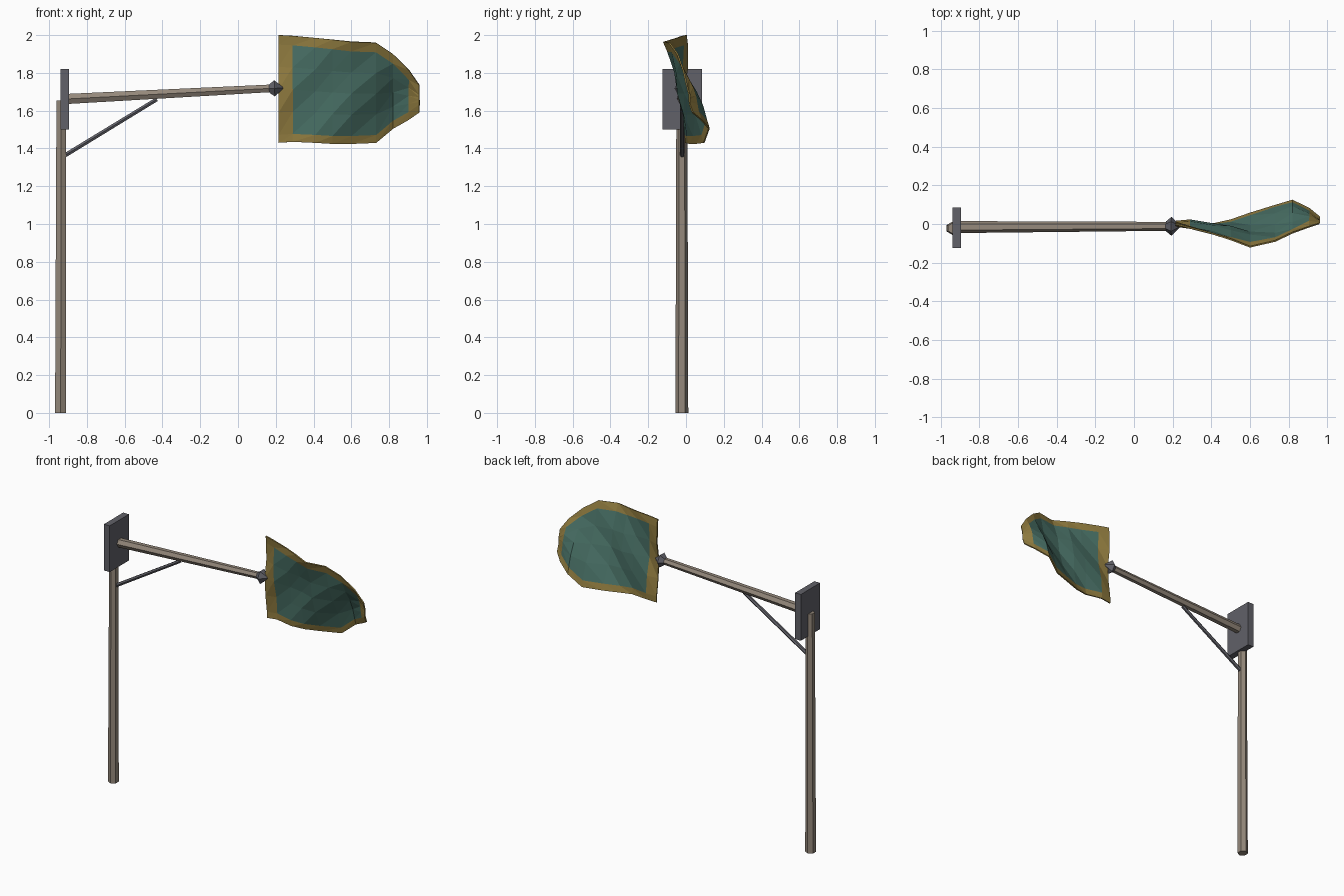
import bpy, bmesh, math
from mathutils import Vector

if "Cube" in bpy.data.objects:
    bpy.data.objects.remove(bpy.data.objects["Cube"])


def material(name, rgb):
    m = bpy.data.materials.new(name)
    m.diffuse_color = (*rgb, 1)
    m.use_nodes = True
    m.node_tree.nodes["Principled BSDF"].inputs["Base Color"].default_value = m.diffuse_color
    return m


WOOD = material("wood", (0.30, 0.25, 0.20))
IRON = material("iron", (0.12, 0.12, 0.14))
TEAL = material("teal_cloth", (0.065, 0.16, 0.13))
GOLD = material("gold_trim", (0.28, 0.20, 0.05))


def add_object(name, bm, *mats):
    bmesh.ops.recalc_face_normals(bm, faces=bm.faces)
    me = bpy.data.meshes.new(name)
    bm.to_mesh(me)
    bm.free()
    for m in mats:
        me.materials.append(m)
    ob = bpy.data.objects.new(name, me)
    bpy.context.collection.objects.link(ob)
    return ob


def rod(name, start, end, rings, mat, sides=6):
    """Loft of (fraction, radius) rings between two points, corner facing the front."""
    a, b = Vector(start), Vector(end)
    side = Vector((0, 1, 0))
    up = (b - a).normalized().cross(side).normalized()
    bm = bmesh.new()
    loops = []
    for t, r in rings:
        c = a.lerp(b, t)
        angles = [2 * math.pi * i / sides for i in range(sides)]
        loops.append([bm.verts.new(c + r * (side * math.cos(g) + up * math.sin(g))) for g in angles])
    for l0, l1 in zip(loops, loops[1:]):
        for i in range(sides):
            j = (i + 1) % sides
            bm.faces.new((l0[i], l0[j], l1[j], l1[i]))
    bm.faces.new(loops[0])
    bm.faces.new(loops[-1])
    return add_object(name, bm, mat)


# Post, arm, brace and finial
rod("post", (-0.939, -0.022, 0), (-0.936, -0.022, 1.655), [(0, 0.034), (1, 0.029)], WOOD)
rod("arm", (-0.925, -0.016, 1.661), (0.19, -0.012, 1.719), [(0, 0.031), (1, 0.023)], WOOD)
rod("brace", (-0.93, -0.02, 1.355), (-0.43, -0.02, 1.66), [(0, 0.013), (1, 0.012)], IRON)
rod("finial", (0.165, -0.012, 1.717), (0.24, -0.012, 1.72),
    [(0, 0.025), (0.38, 0.049), (1, 0.004)], IRON)

# Mounting plate
bm = bmesh.new()
bmesh.ops.create_cube(bm, size=1)
bmesh.ops.scale(bm, vec=(0.044, 0.21, 0.32), verts=bm.verts)
bmesh.ops.translate(bm, vec=(-0.917, -0.02, 1.66), verts=bm.verts)
add_object("mounting_plate", bm, IRON)

# Banner columns: x, top y, top z, bottom y, bottom z
columns = [
    (0.215, 0.000, 2.000, 0.012, 1.430),
    (0.290, -0.020, 1.996, 0.018, 1.435),
    (0.410, -0.050, 1.985, 0.000, 1.430),
    (0.500, -0.080, 1.976, 0.020, 1.425),
    (0.600, -0.118, 1.965, 0.055, 1.425),
    (0.730, -0.088, 1.960, 0.095, 1.430),
    (0.820, -0.045, 1.900, 0.122, 1.505),
    (0.905, -0.015, 1.815, 0.080, 1.552),
    (0.960, 0.003, 1.735, 0.035, 1.590),
]
bm = bmesh.new()
grid = []
for x, yt, zt, yb, zb in columns:
    h = zt - zb
    top, bot = 0.05 / h, 1 - 0.042 / h
    col = []
    for f in (0, top, *(top + (bot - top) * k / 4 for k in (1, 2, 3)), bot, 1):
        z = zt - f * h
        ripple = 0.02 * math.sin(15 * (x - 0.7 * z)) * math.sin(math.pi * f)
        col.append(bm.verts.new((x, yt + (yb - yt) * f + ripple, z)))
    grid.append(col)
last_c, last_r = len(grid) - 2, len(grid[0]) - 2
for c in range(last_c + 1):
    for r in range(last_r + 1):
        q = (grid[c][r], grid[c][r + 1], grid[c + 1][r + 1], grid[c + 1][r])
        border = c in (0, last_c) or r in (0, last_r)
        for tri in ((q[0], q[1], q[3]), (q[1], q[2], q[3])):
            bm.faces.new(tri).material_index = int(border)
banner = add_object("banner", bm, TEAL, GOLD)
thick = banner.modifiers.new("cloth_thickness", "SOLIDIFY")
thick.thickness = 0.008
thick.offset = 0
